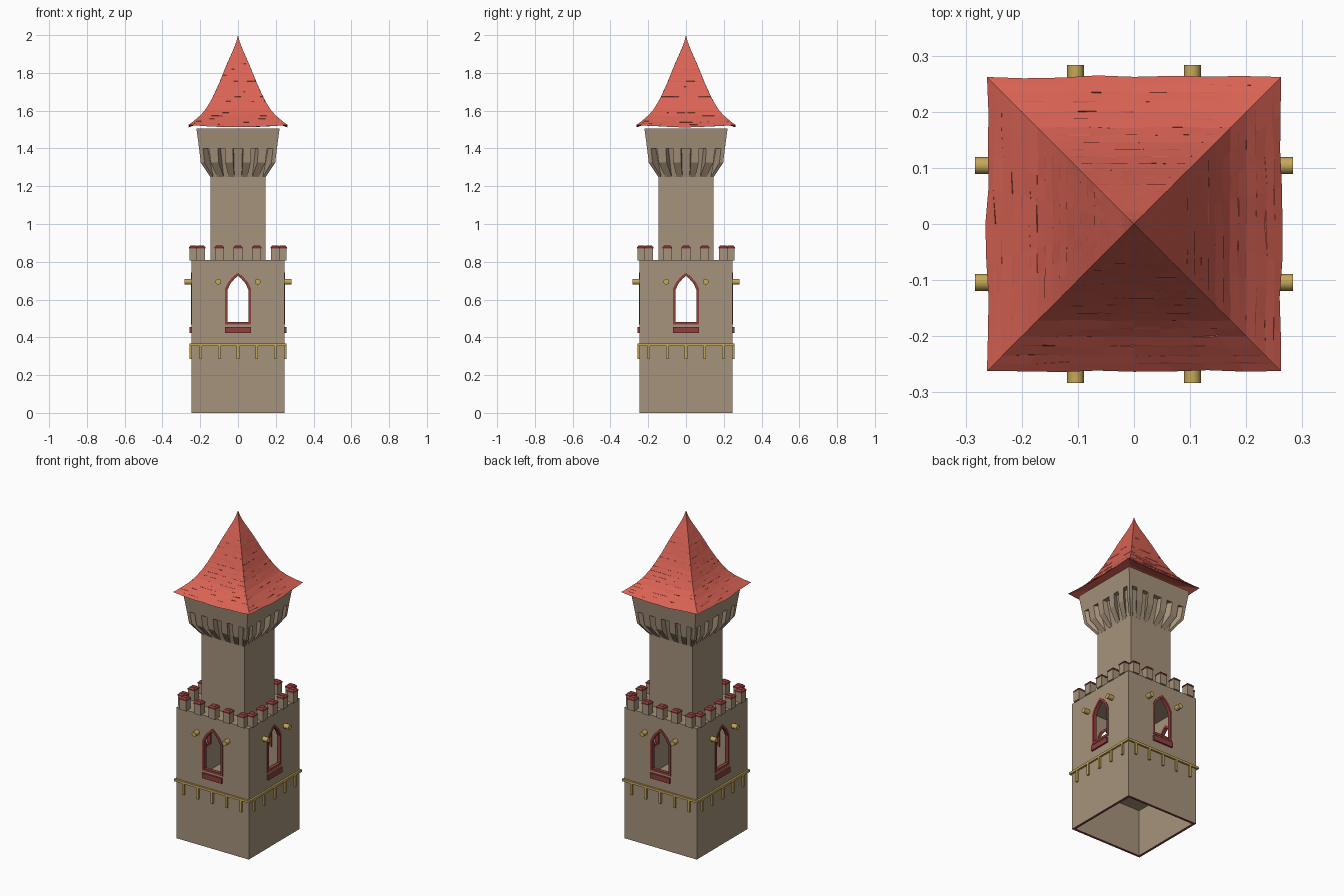
import bpy, bmesh, math, random
from mathutils import Matrix, Vector

if "Cube" in bpy.data.objects:
    bpy.data.objects.remove(bpy.data.objects["Cube"])

random.seed(4)


def material(name, rgb):
    m = bpy.data.materials.new(name)
    m.diffuse_color = (*rgb, 1)
    m.use_nodes = True
    m.node_tree.nodes["Principled BSDF"].inputs["Base Color"].default_value = m.diffuse_color
    return m


STONE = material("tan stone", (0.38, 0.29, 0.20))
RED = material("roof red", (0.70, 0.125, 0.09))
DARK = material("dark red", (0.28, 0.05, 0.045))
GOLD = material("gold", (0.56, 0.39, 0.10))


def finish(bm, name, *mats):
    bmesh.ops.recalc_face_normals(bm, faces=bm.faces[:])
    me = bpy.data.meshes.new(name)
    bm.to_mesh(me)
    bm.free()
    ob = bpy.data.objects.new(name, me)
    bpy.context.collection.objects.link(ob)
    for m in mats:
        me.materials.append(m)
    return ob


def box(bm, x0, x1, y0, y1, z0, z1):
    m = Matrix.Translation(((x0 + x1) / 2, (y0 + y1) / 2, (z0 + z1) / 2))
    bmesh.ops.create_cube(bm, size=1, matrix=m @ Matrix.Diagonal((x1 - x0, y1 - y0, z1 - z0, 1)))


def spin4(bm):
    """Repeat the front side on all four sides."""
    src = bm.verts[:] + bm.edges[:] + bm.faces[:]
    for k in (1, 2, 3):
        new = bmesh.ops.duplicate(bm, geom=src)["geom"]
        bmesh.ops.rotate(bm, verts=[v for v in new if isinstance(v, bmesh.types.BMVert)],
                         matrix=Matrix.Rotation(k * math.pi / 2, 3, 'Z'))


def loft(bm, rings, cap=True):
    """Join equal rings of points into a tube."""
    vs = [[bm.verts.new(p) for p in r] for r in rings]
    n = len(vs[0])
    for a, b in zip(vs, vs[1:]):
        for i in range(n):
            j = (i + 1) % n
            bm.faces.new((a[i], a[j], b[j], b[i]))
    if cap:
        bm.faces.new(vs[0])
        bm.faces.new(vs[-1])
    return vs


def square(r, z):
    return [(-r, -r, z), (r, -r, z), (r, r, z), (-r, r, z)]


def arch(w, base, shoulder, top):
    """Pointed window outline in x, z."""
    h = top - shoulder
    right = [(w, base), (w, shoulder), (w * 0.72, shoulder + h * 0.45), (w * 0.3, shoulder + h * 0.82)]
    return right + [(0, top)] + [(-x, z) for x, z in reversed(right)]


OUTER = arch(0.07, 0.468, 0.655, 0.742)
INNER = arch(0.056, 0.482, 0.65, 0.725)

# hollow lower body with window openings
bm = bmesh.new()
loft(bm, [square(0.247, 0), square(0.247, 0.81)])
body = finish(bm, "lower_body", STONE)


def cut(name, build):
    bm = bmesh.new()
    build(bm)
    ob = finish(bm, name, STONE)
    ob.hide_render = True
    mod = body.modifiers.new(name, 'BOOLEAN')
    mod.operation, mod.solver, mod.object = 'DIFFERENCE', 'EXACT', ob
    return ob


def window_prism(bm):
    loft(bm, [[(x, y, z) for x, z in OUTER] for y in (-0.4, 0.4)])


def side_prism(bm):
    loft(bm, [[(y, x, z) for x, z in OUTER] for y in (-0.4, 0.4)])


cutters = [cut("cellar_cutter", lambda b: box(b, -0.232, 0.232, -0.232, 0.232, -0.1, 0.29)),
           cut("room_cutter", lambda b: box(b, -0.232, 0.232, -0.232, 0.232, 0.31, 0.79)),
           cut("front_window_cutter", window_prism), cut("side_window_cutter", side_prism)]
bpy.context.view_layer.update()
cut_mesh = bpy.data.meshes.new_from_object(body.evaluated_get(bpy.context.evaluated_depsgraph_get()))
body.modifiers.clear()
body.data = cut_mesh
for c in cutters:
    bpy.data.objects.remove(c)
body.data.materials.clear()
body.data.materials.append(STONE)
body.data.materials.append(DARK)
for f in body.data.polygons:  # dark red rim underneath
    f.material_index = 1 if f.center.z < 0.001 else 0

# window frames
bm = bmesh.new()
loops = [[(x, y, z) for x, z in o] for o, y in
         ((OUTER, -0.25), (INNER, -0.25), (INNER, -0.228), (OUTER, -0.228), (OUTER, -0.25))]
loft(bm, loops, cap=False)
bmesh.ops.remove_doubles(bm, verts=bm.verts[:], dist=1e-5)
spin4(bm)
finish(bm, "window_frames", DARK)

# window sills
bm = bmesh.new()
box(bm, -0.068, 0.068, -0.257, -0.24, 0.424, 0.456)
spin4(bm)
finish(bm, "window_sills", DARK)

# round pegs beside the windows
bm = bmesh.new()
for x in (-0.104, 0.104):
    bmesh.ops.create_cone(bm, cap_ends=True, segments=16, radius1=0.015, radius2=0.015, depth=0.05,
                          matrix=Matrix.Translation((x, -0.258, 0.694)) @ Matrix.Rotation(math.pi / 2, 4, 'X'))
spin4(bm)
pegs = finish(bm, "pegs", GOLD)

# gold rail with hanging bars
bm = bmesh.new()
box(bm, -0.258, 0.258, -0.258, -0.246, 0.354, 0.368)
for i in range(-2, 3):
    box(bm, i * 0.099 - 0.007, i * 0.099 + 0.007, -0.257, -0.246, 0.284, 0.356)
spin4(bm)
finish(bm, "gold_rail", GOLD)

# battlements and their caps
bm = bmesh.new()
caps = bmesh.new()
for i in range(-2, 3):
    x = i * 0.099
    box(bm, x - 0.023, x + 0.023, -0.257, -0.213, 0.808, 0.872)
    rings = []
    for d, z in ((0.002, 0.870), (0.002, 0.877), (-0.007, 0.886)):
        rings.append([(x + sx * (0.023 + d), -0.235 + sy * (0.022 + d), z)
                      for sx, sy in ((-1, -1), (1, -1), (1, 1), (-1, 1))])
    loft(caps, rings)
spin4(bm)
spin4(caps)
finish(bm, "battlements", STONE)
finish(caps, "battlement_caps", DARK)

# upper tower shaft, flaring core and overhanging head
bm = bmesh.new()
loft(bm, [square(0.146, 0.80), square(0.146, 1.25), square(0.178, 1.40)])
finish(bm, "tower_shaft", STONE)
bm = bmesh.new()
loft(bm, [square(0.206, 1.40), square(0.22, 1.505)])
finish(bm, "tower_head", STONE)

# corbels between the recesses, widening with the flare
bm = bmesh.new()
for u0, u1 in ((-1, -0.90), (-0.74, -0.52), (-0.34, -0.13), (0.13, 0.34), (0.52, 0.74), (0.90, 1)):
    rings = []
    for r, z in ((0.147, 1.25), (0.197, 1.325), (0.206, 1.40)):
        rings.append([(u0 * r, -r, z), (u1 * r, -r, z), (u1 * 0.14, -0.14, z), (u0 * 0.14, -0.14, z)])
    loft(bm, rings)
spin4(bm)
finish(bm, "corbels", STONE)

# concave shingled roof with wavy eaves
PROFILE = [(0.262, 1.525), (0.235, 1.545), (0.20, 1.575), (0.172, 1.607), (0.145, 1.65),
           (0.12, 1.70), (0.095, 1.757), (0.07, 1.82), (0.045, 1.878), (0.022, 1.93), (0.009, 1.965)]
SEG = 8


def roof_ring(r, z, wobble):
    pts = []
    for k in range(4):
        rot = Matrix.Rotation(k * math.pi / 2, 3, 'Z')
        for i in range(SEG):
            u = 2 * i / SEG - 1
            j = random.uniform(-1, 1) * wobble if i else 0
            sag = 0.012 * (1 - u * u) * (r / 0.262) ** 6
            pts.append(rot @ Vector((u * r, -r + j, z - sag + j * 0.5)))
    return pts


bm = bmesh.new()
rings = [roof_ring(0.18, 1.545, 0), roof_ring(0.255, 1.524, 0.001)]
for (r0, z0), (r1, z1) in zip(PROFILE, PROFILE[1:]):
    for t in (0, 0.5):  # two shingle courses for each profile step
        r, z = r0 + (r1 - r0) * t, z0 + (z1 - z0) * t
        step = 0.003 * (r / 0.262)
        rings.append(roof_ring(r, z, 0.003 * r / 0.262))
        re, ze = r + (r1 - r0) * 0.47, z + (z1 - z0) * 0.47
        rings.append(roof_ring(re - step * 0.4, ze, 0.002 * r / 0.262))
vs = loft(bm, rings, cap=False)
bm.faces.new(vs[0])
tip = bm.verts.new((0, 0, 2.0))
top = vs[-1]
for i in range(len(top)):
    bm.faces.new((top[i], top[(i + 1) % len(top)], tip))
finish(bm, "roof", RED)

# smooth the round pegs only
bpy.context.view_layer.objects.active = pegs
pegs.select_set(True)
bpy.ops.object.shade_smooth_by_angle()
